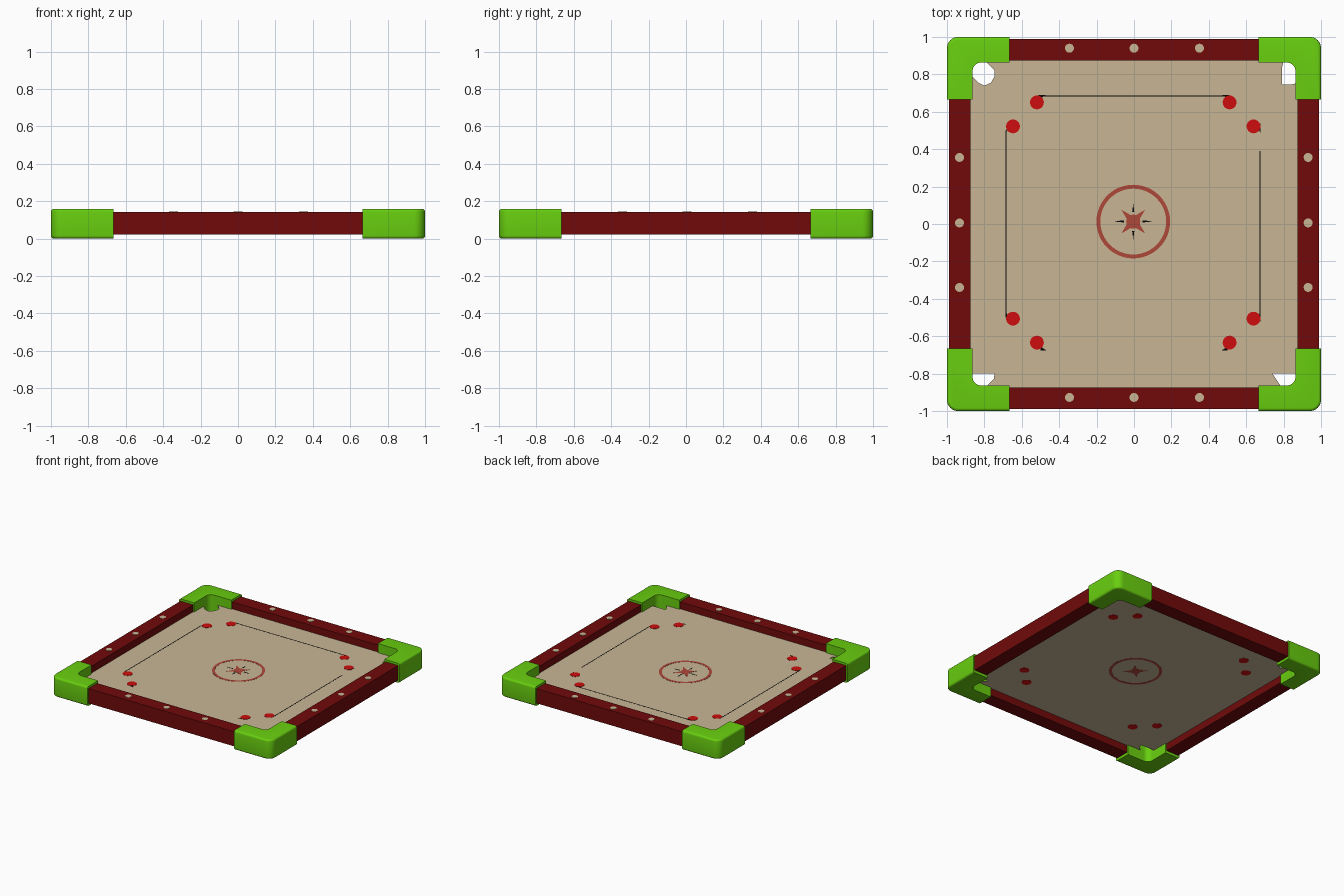
import bpy, bmesh, math

if "Cube" in bpy.data.objects:
    bpy.data.objects.remove(bpy.data.objects["Cube"])

def mat(name, col):
    m = bpy.data.materials.new(name)
    m.diffuse_color = (*col, 1)
    m.use_nodes = True
    m.node_tree.nodes["Principled BSDF"].inputs["Base Color"].default_value = m.diffuse_color
    return m

GREEN = mat("lime green", (0.14, 0.62, 0.005))
MAROON = mat("maroon", (0.165, 0.003, 0.003))
TAN = mat("tan", (0.58, 0.47, 0.30))
RED = mat("red", (0.62, 0.004, 0.004))
BRICK = mat("brick red", (0.43, 0.065, 0.042))
BLACK = mat("black", (0.002, 0.002, 0.002))

BOARD_Z = 0.083


def finish(name, bm, material):
    bmesh.ops.recalc_face_normals(bm, faces=bm.faces)
    me = bpy.data.meshes.new(name)
    bm.to_mesh(me)
    bm.free()
    me.materials.append(material)
    ob = bpy.data.objects.new(name, me)
    bpy.context.collection.objects.link(ob)
    return ob


def add_prism(bm, pts, z0, z1):
    """Extrude a flat outline between two heights."""
    f = bm.faces.new([bm.verts.new((x, y, z0)) for x, y in pts])
    r = bmesh.ops.extrude_face_region(bm, geom=[f], use_keep_orig=True)
    for v in r["geom"]:
        if isinstance(v, bmesh.types.BMVert):
            v.co.z = z1


def prisms(name, outlines, z0, z1, material):
    bm = bmesh.new()
    for pts in outlines:
        add_prism(bm, pts, z0, z1)
    return finish(name, bm, material)


def circle(cx, cy, r, n=24):
    return [(cx + r * math.cos(2 * math.pi * i / n),
             cy + r * math.sin(2 * math.pi * i / n)) for i in range(n)]


def rect(x0, y0, x1, y1):
    return [(x0, y0), (x1, y0), (x1, y1), (x0, y1)]


def arc(cx, cy, r, a0, a1, n=8):
    return [(cx + r * math.cos(math.radians(a0 + (a1 - a0) * i / n)),
             cy + r * math.sin(math.radians(a0 + (a1 - a0) * i / n))) for i in range(n + 1)]


# Playing board with a differently cut pocket in each corner
outline = [
    (-.875, -.80), (-.745, -.80), (-.75, -.83), (-.77, -.85), (-.80, -.875),
    (.79, -.875), (.74, -.80), (.875, -.80),
    (.875, .755), (.84, .745), (.79, .745), (.79, .83), (.80, .875),
    (-.80, .875), (-.745, .82), (-.745, .79), (-.765, .755), (-.80, .74),
    (-.83, .755), (-.875, .80)]
prisms("playing_board", [outline], BOARD_Z - 0.002, BOARD_Z + 0.002, TAN)

# Four wooden rails with three inlaid dots each
A, B, L = 0.873, 0.988, 0.72
for name, r in (("front_rail", (-L, -B, L, -A)), ("back_rail", (-L, A, L, B)),
                ("left_rail", (-B, -L, -A, L)), ("right_rail", (A, -L, B, L))):
    prisms(name, [rect(*r)], 0.022, 0.142, MAROON)
dots = []
for t in (-0.345, 0, 0.35):
    dots += [circle(t, 0.94, 0.024), circle(t, -0.927, 0.024),
             circle(-0.933, t + 0.006, 0.024), circle(0.931, t + 0.006, 0.024)]
prisms("rail_dots", dots, 0.139, 0.144, TAN)

# Rounded L-shaped corner guards
END, IN, R_OUT, R_IN = 0.665, 0.863, 0.06, 0.045
guard = ([(END, IN)] + arc(IN - R_IN, IN - R_IN, R_IN, 90, 0)
         + [(IN, END), (1, END)] + arc(1 - R_OUT, 1 - R_OUT, R_OUT, 0, 90) + [(END, 1)])
for name, sx, sy in (("back_right", 1, 1), ("back_left", -1, 1),
                     ("front_right", 1, -1), ("front_left", -1, -1)):
    bm = bmesh.new()
    add_prism(bm, guard, 0, 0.16)
    rim = []
    for e in bm.edges:
        a, b = (v.co for v in e.verts)
        flat = abs(a.z - b.z) < 1e-5
        at_end = any(abs(a[i] - END) < 1e-4 and abs(b[i] - END) < 1e-4 for i in (0, 1))
        outer = max(a.x, a.y) > 0.93 and max(b.x, b.y) > 0.93
        if flat and outer and not at_end:
            rim.append(e)
    bmesh.ops.bevel(bm, geom=rim, offset=0.016, segments=4, profile=0.5, affect='EDGES')
    for v in bm.verts:
        v.co.x *= sx
        v.co.y *= sy
    ob = finish(name + "_corner_guard", bm, GREEN)
    bpy.ops.object.select_all(action='DESELECT')
    ob.select_set(True)
    bpy.context.view_layer.objects.active = ob
    bpy.ops.object.shade_smooth_by_angle(angle=math.radians(35))

# Painted marks that show on both faces of the board
Z0, Z1 = BOARD_Z - 0.003, BOARD_Z + 0.003
CX, CY = -0.004, 0.008
spots = [circle(CX + sx * x, CY + sy * y, 0.037)
         for sx in (-1, 1) for sy in (-1, 1) for x, y in ((0.515, 0.642), (0.643, 0.514))]
prisms("base_spots", spots, Z0, Z1 + 0.001, RED)

# Centre ring
bm = bmesh.new()
o, i = circle(CX, CY + 0.005, 0.197, 48), circle(CX, CY + 0.005, 0.176, 48)
for k in range(48):
    add_prism(bm, [i[k], o[k], o[(k + 1) % 48], i[(k + 1) % 48]], Z0, Z1)
finish("centre_ring", bm, BRICK)

# Centre star: square body with four thin diagonal points
star = []
for k in range(16):
    r = 0.09 if k % 4 == 2 else 0.038
    a = math.radians(22.5 * k)
    star.append((CX + r * math.cos(a), CY + 0.005 + r * math.sin(a)))
prisms("centre_star", [star], Z0, Z1, BRICK)

# Thin black guide lines, their hooked ends and the centre ticks
w = 0.003
lines = [rect(-0.5, 0.685 - w, 0.5, 0.685 + w), rect(-0.684 - w, -0.5, -0.684 + w, 0.5),
         rect(0.674 - w, -0.5, 0.674 + w, 0.39)]
for sx in (-1, 1):
    x = CX + sx * 0.679
    for sy in (-1, 1):
        lines.append([(x, CY + sy * 0.48), (x, CY + sy * 0.53), (x - sx * 0.025, CY + sy * 0.53)])
    lines.append([(sx * 0.47, 0.69), (sx * 0.51, 0.69), (sx * 0.51, 0.665)])
    lines.append([(sx * 0.47, -0.675), (sx * 0.50, -0.675), (sx * 0.50, -0.655)])
    cx = CX + sx * 0.05
    lines.append([(cx, 0.008), (cx + sx * 0.055, 0.014), (cx, 0.02)])
    cy = 0.013 + sx * 0.05
    lines.append([(CX - 0.006, cy), (CX + 0.006, cy), (CX, cy + sx * 0.045)])
prisms("guide_lines", lines, BOARD_Z, BOARD_Z + 0.0028, BLACK)
